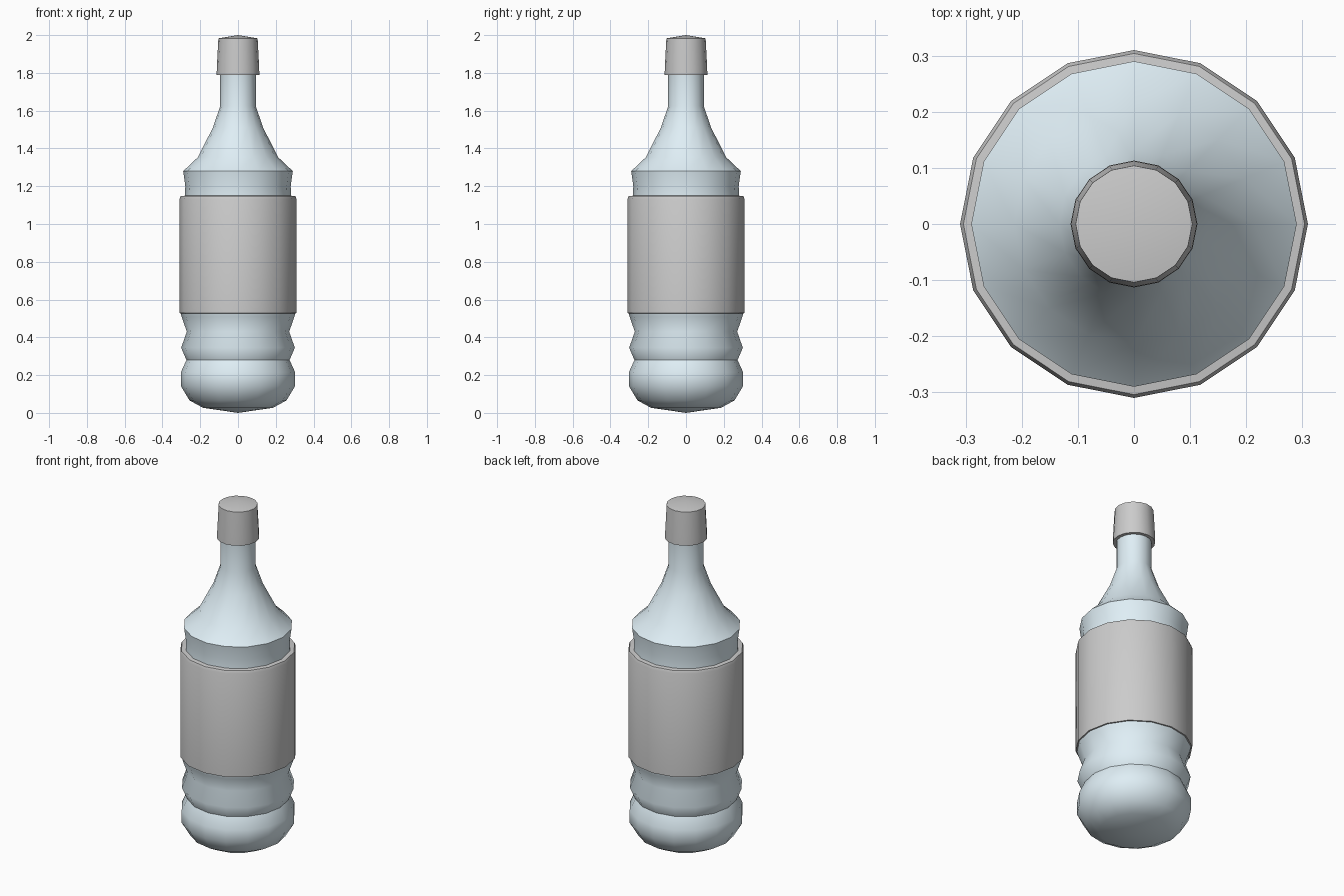
import bpy, bmesh, math

if "Cube" in bpy.data.objects:
    bpy.data.objects.remove(bpy.data.objects["Cube"])

SIDES = 16

glass = bpy.data.materials.new("pale_glass")
glass.diffuse_color = (0.74, 0.86, 0.92, 1)
glass.use_nodes = True
glass.node_tree.nodes["Principled BSDF"].inputs["Base Color"].default_value = glass.diffuse_color


def lathe(name, profile, mat=None):
    """Spin a (radius, z) profile, listed bottom to top, around z."""
    bm = bmesh.new()
    rings = []
    for r, z in profile:
        n = SIDES if r > 0 else 1
        rings.append([bm.verts.new((r * math.cos(2 * math.pi * i / SIDES),
                                    r * math.sin(2 * math.pi * i / SIDES), z))
                      for i in range(n)])
    for lo, hi in zip(rings, rings[1:]):
        for i in range(SIDES):
            j = (i + 1) % SIDES
            if len(lo) == 1:
                bm.faces.new((lo[0], hi[j], hi[i]))
            elif len(hi) == 1:
                bm.faces.new((lo[i], lo[j], hi[0]))
            else:
                bm.faces.new((lo[i], lo[j], hi[j], hi[i]))
    mesh = bpy.data.meshes.new(name)
    bm.to_mesh(mesh)
    bm.free()
    obj = bpy.data.objects.new(name, mesh)
    bpy.context.collection.objects.link(obj)
    if mat:
        mesh.materials.append(mat)
    bpy.ops.object.select_all(action='DESELECT')
    obj.select_set(True)
    bpy.context.view_layer.objects.active = obj
    bpy.ops.object.shade_smooth_by_angle(angle=math.radians(45))
    return obj


# Rounded base and waisted grip below the label
lathe("bottle_base", [(0, 0), (0.185, 0.027), (0.257, 0.066), (0.303, 0.143),
                      (0.303, 0.214), (0.273, 0.28), (0.301, 0.345),
                      (0.271, 0.43), (0.299, 0.51), (0.303, 0.527)], glass)

# Label band, closed against the glass at both ends
lathe("label", [(0.303, 0.527), (0.31, 0.528), (0.31, 1.132),
                (0.304, 1.147), (0.281, 1.15)])

# Recess above the label, shoulder and neck
lathe("bottle_neck", [(0.281, 1.15), (0.279, 1.2), (0.29, 1.28),
                      (0.213, 1.353), (0.133, 1.51), (0.094, 1.625),
                      (0.094, 1.79)], glass)

# Tapered cap
lathe("cap", [(0.094, 1.79), (0.113, 1.79), (0.112, 1.83),
              (0.104, 1.983), (0, 2.0)])
